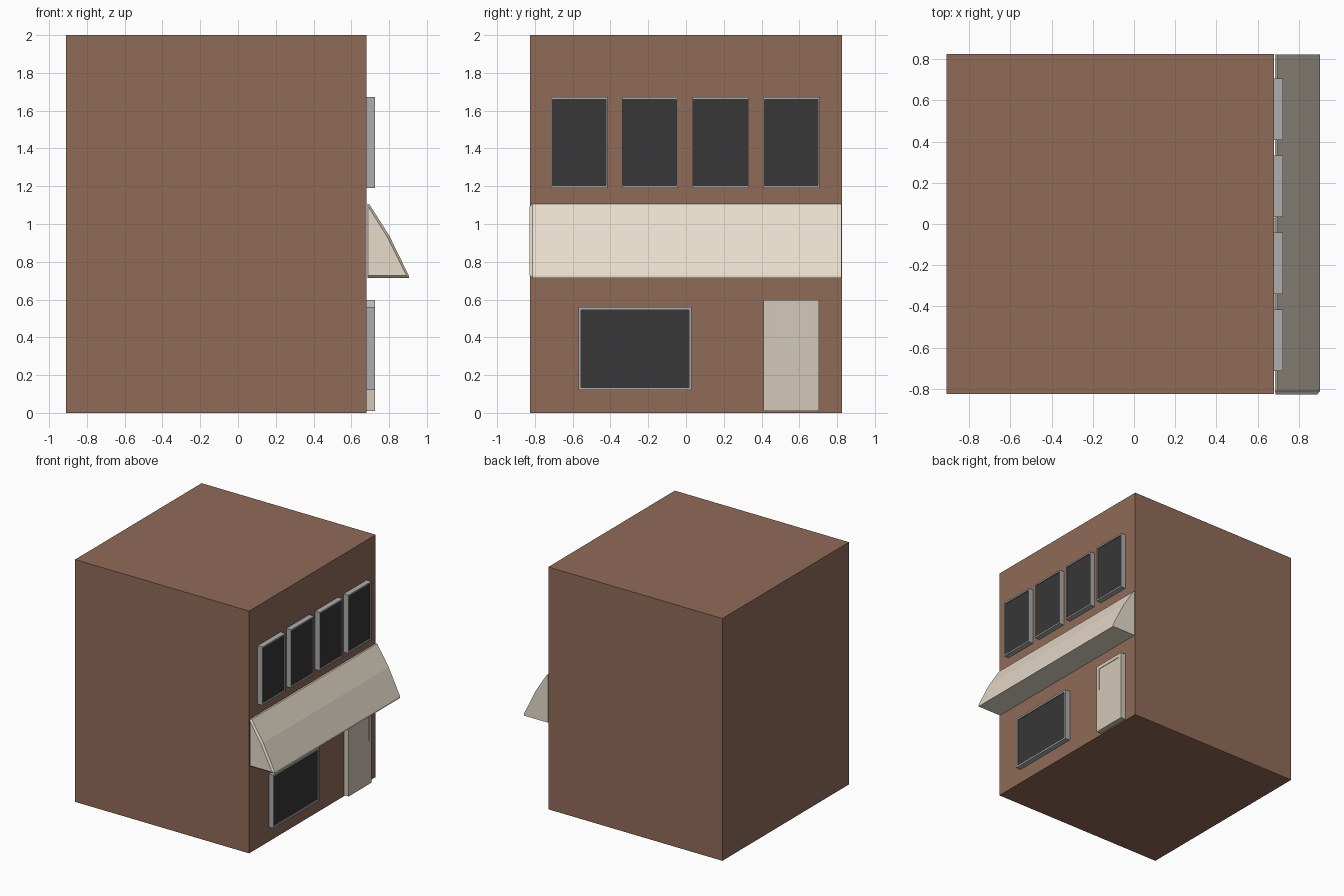
import bpy
import bmesh

if "Cube" in bpy.data.objects:
    bpy.data.objects.remove(bpy.data.objects["Cube"])


def material(name, rgb):
    m = bpy.data.materials.new(name)
    m.diffuse_color = (*rgb, 1)
    m.use_nodes = True
    m.node_tree.nodes["Principled BSDF"].inputs["Base Color"].default_value = m.diffuse_color
    return m


BRICK = material("brick", (0.28, 0.147, 0.098))
CANVAS = material("canvas", (0.80, 0.716, 0.597))
CREAM = material("cream_paint", (0.64, 0.58, 0.48))
GLASS = material("dark_glass", (0.038, 0.038, 0.038))
TRIM = material("grey_trim", (0.42, 0.42, 0.42))


def finish(bm, name, *mats):
    bmesh.ops.recalc_face_normals(bm, faces=bm.faces)
    me = bpy.data.meshes.new(name)
    bm.to_mesh(me)
    bm.free()
    for m in mats:
        me.materials.append(m)
    ob = bpy.data.objects.new(name, me)
    bpy.context.collection.objects.link(ob)
    return ob


def box_bm(lo, hi):
    bm = bmesh.new()
    bmesh.ops.create_cube(bm, size=1)
    for v in bm.verts:
        for i in range(3):
            v.co[i] = hi[i] if v.co[i] > 0 else lo[i]
    return bm


def panel(name, y, z, gy, gz, frame_mat, recess=0.008):
    """Box on the +x wall with a recessed pane spanning gy, gz."""
    bm = box_bm((0.675, y[0], z[0]), (0.724, y[1], z[1]))
    bm.normal_update()
    pane = max(bm.faces, key=lambda f: f.calc_center_median().x)
    cy, cz = sum(y) / 2, sum(z) / 2
    # First inset makes the frame face, the second the step back to the glass
    for depth in (0, recess):
        bmesh.ops.inset_individual(bm, faces=[pane], thickness=0.002)
        for v in pane.verts:
            v.co.x = 0.724 - depth
            v.co.y = gy[v.co.y > cy]
            v.co.z = gz[v.co.z > cz]
        bm.normal_update()
    pane.material_index = 1
    return finish(bm, name, frame_mat, GLASS)


# Main building block
finish(box_bm((-0.91, -0.825, 0), (0.68, 0.825, 2)), "building", BRICK)

# Row of upper windows
for i in range(4):
    c = -0.565 + i * 0.374
    panel(f"upper_window_{i + 1}", (c - 0.149, c + 0.149), (1.19, 1.672),
          (c - 0.142, c + 0.142), (1.203, 1.659), TRIM)

# Shop window and door
panel("shop_window", (-0.57, 0.03), (0.12, 0.56), (-0.555, 0.015), (0.135, 0.545), TRIM)
# Door glass sits in the upper half, so the pane is split by its own centre
panel("door", (0.41, 0.705), (0.01, 0.597), (0.44, 0.672), (0.343, 0.565), CREAM, 0.004)


# Awning: bent profile swept along y, with a chamfer on the front end
profile = [(0.685, 1.108), (0.695, 1.105), (0.80, 0.94), (0.904, 0.727), (0.904, 0.713), (0.685, 0.713)]
inner = [(0.688, 1.092), (0.692, 1.088), (0.788, 0.935), (0.890, 0.732), (0.888, 0.728), (0.688, 0.728)]
bm = bmesh.new()
rings = [[bm.verts.new((x, y, z)) for x, z in pts]
         for y, pts in ((-0.828, inner), (-0.812, profile), (0.823, profile))]
for r, s in zip(rings, rings[1:]):
    for k in range(len(r)):
        n = (k + 1) % len(r)
        bm.faces.new((r[k], r[n], s[n], s[k]))
bm.faces.new(rings[0])
bm.faces.new(rings[-1])
finish(bm, "awning", CANVAS)
